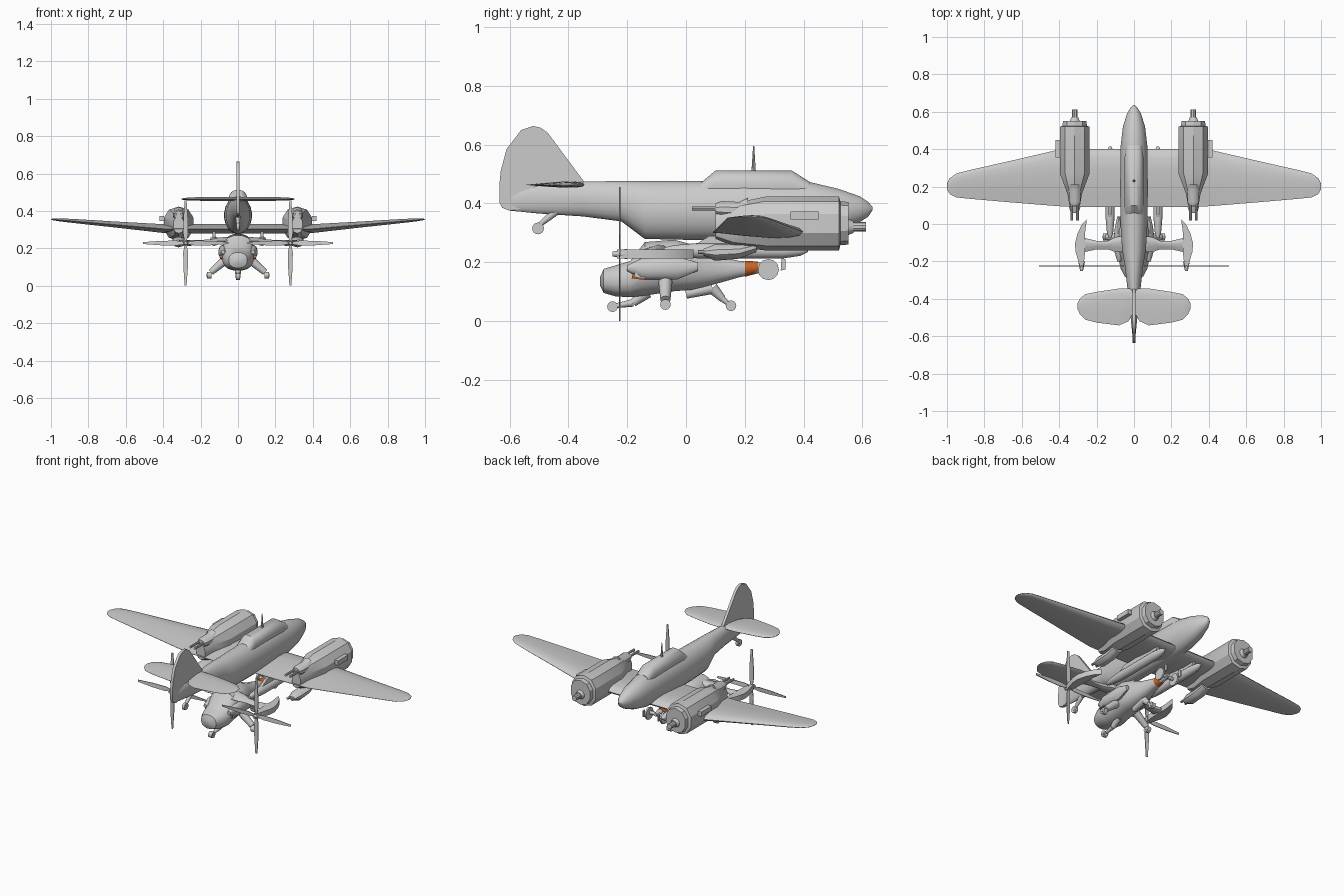
import bpy, bmesh, math
from mathutils import Vector, Matrix


def finish(name, bm, mirror=False, angle=35, color=None):
    bmesh.ops.recalc_face_normals(bm, faces=bm.faces)
    me = bpy.data.meshes.new(name)
    bm.to_mesh(me)
    bm.free()
    ob = bpy.data.objects.new(name, me)
    bpy.context.collection.objects.link(ob)
    me.shade_smooth()
    me.set_sharp_from_angle(angle=math.radians(angle))
    if mirror:
        m = ob.modifiers.new("mirror", 'MIRROR')
        m.use_axis = (True, False, False)
    if color:
        mat = bpy.data.materials.new(name)
        mat.diffuse_color = color
        me.materials.append(mat)
    return ob


def skin(name, rings, **kw):
    bm = bmesh.new()
    vs = [[bm.verts.new(p) for p in r] for r in rings]
    n = len(vs[0])
    for a, b in zip(vs, vs[1:]):
        for i in range(n):
            j = (i + 1) % n
            bm.faces.new((a[i], a[j], b[j], b[i]))
    bm.faces.new(vs[0])
    bm.faces.new(vs[-1])
    return finish(name, bm, **kw)


def body(name, secs, n=20, x=0, power=1.0, **kw):
    """Loft along y; each section is (y, z bottom, z top, half width)."""
    rings = []
    for y, zb, zt, hx in secs:
        ring = []
        for i in range(n):
            t = 2 * math.pi * (i + .5) / n
            c, s = math.cos(t), math.sin(t)
            c = math.copysign(abs(c) ** power, c)
            s = math.copysign(abs(s) ** power, s)
            ring.append((x + hx * c, y, (zb + zt) / 2 + (zt - zb) / 2 * s))
        rings.append(ring)
    return skin(name, rings, **kw)


FOIL = [(0, 0), (.04, .5), (.15, .85), (.35, 1), (.7, .55), (1, .05),
        (1, -.05), (.7, -.45), (.35, -.8), (.15, -.7), (.04, -.45)]


def wing(name, secs, **kw):
    """Loft along x; each section is (x, y leading, y trailing, z, half thickness)."""
    return skin(name, [[(x, a + (b - a) * u, z + t * v) for u, v in FOIL]
                       for x, a, b, z, t in secs], **kw)


def plate(name, pts, axis, center, half, **kw):
    """Extrude an outline: axis 'x' takes (y, z) points, axis 'z' takes (x, y) points."""
    def place(p, o):
        return (center + o, p[0], p[1]) if axis == 'x' else (p[0], p[1], center + o)
    return skin(name, [[place(p, o) for p in pts] for o in (-half, half)], **kw)


def rod(name, p, q, r1, r2=None, n=12, **kw):
    p, q = Vector(p), Vector(q)
    d = q - p
    bm = bmesh.new()
    mat = Matrix.Translation((p + q) / 2) @ d.to_track_quat('Z', 'Y').to_matrix().to_4x4()
    bmesh.ops.create_cone(bm, cap_ends=True, segments=n, radius1=r1,
                          radius2=r1 if r2 is None else r2, depth=d.length, matrix=mat)
    return finish(name, bm, **kw)


def wheel(name, x, y, z, r, w, **kw):
    rod(name, (x - w, y, z), (x + w, y, z), r, n=16, **kw)
    rod(name + "_hub", (x - w * 1.2, y, z), (x + w * 1.2, y, z), r * .45, n=10, **kw)


# ---- Carrier aircraft: fuselage, canopy, tail ----
body("fuselage", [(-.60, .375, .44, .008), (-.50, .365, .466, .018), (-.35, .355, .475, .035),
                  (-.22, .338, .477, .05), (-.14, .278, .477, .064), (0, .275, .477, .073),
                  (.2, .275, .478, .075), (.42, .28, .474, .072), (.52, .305, .45, .06),
                  (.59, .335, .425, .038), (.62, .355, .405, .02), (.635, .378, .387, .005)])
body("canopy", [(.05, .40, .47, .05), (.10, .40, .512, .05), (.36, .40, .512, .05),
                (.42, .40, .474, .045)], power=.8)
rod("antenna_mast", (0, .23, .50), (0, .23, .595), .008, .002, n=8)
fin = [(-.345, .472), (-.47, .64), (-.495, .658), (-.52, .663), (-.56, .65), (-.61, .585),
       (-.63, .51), (-.635, .46), (-.635, .405), (-.625, .385), (-.6, .375), (-.45, .40)]
plate("tail_fin", fin, 'x', 0, .008)
wing("tailplane", [(0, -.345, -.47, .463, .012), (.03, -.345, -.52, .463, .012),
                   (.08, -.345, -.542, .463, .012), (.2, -.363, -.527, .463, .011),
                   (.26, -.375, -.512, .463, .009), (.29, -.40, -.48, .463, .006),
                   (.302, -.425, -.455, .463, .002)], mirror=True)
rod("tail_wheel_strut", (0, -.44, .375), (0, -.50, .325), .014, .008)
wheel("tail_wheel", 0, -.503, .315, .02, .008)

# ---- Main wings ----
wing("main_wing", [(0, .40, .09, .302, .028), (.2, .40, .09, .302, .028),
                   (.40, .398, .095, .303, .026), (.65, .34, .115, .325, .018),
                   (.88, .288, .135, .345, .012), (.95, .27, .142, .351, .009),
                   (.985, .245, .16, .354, .006), (1, .215, .185, .355, .002)], mirror=True)

# ---- Engine nacelles with rear gun turrets ----
NX = .317
body("engine_nacelle", [(.10, .28, .37, .03), (.16, .255, .40, .04), (.27, .24, .423, .083),
                        (.52, .24, .423, .083), (.525, .258, .407, .068),
                        (.552, .26, .405, .066)], n=10, x=NX, power=.9, mirror=True, angle=25)
rod("propeller_shaft", (NX, .54, .32), (NX, .612, .32), .016, n=10, mirror=True)
rod("shaft_collar", (NX, .545, .32), (NX, .57, .32), .03, .02, n=10, mirror=True)
plate("side_intake", [(.355, .345), (.45, .345), (.45, .373), (.355, .373)],
      'x', NX + .09, .012, mirror=True)
body("upper_turret", [(.10, .358, .40, .024), (.12, .35, .408, .033), (.18, .35, .405, .033),
                      (.21, .36, .42, .03)], n=10, x=NX, mirror=True)
body("lower_turret", [(.06, .222, .245, .022), (.10, .205, .262, .035), (.18, .212, .262, .035),
                      (.24, .235, .27, .03)], n=10, x=NX, mirror=True)
for i, dx in enumerate((-.015, .015)):
    rod(f"upper_gun_{i}", (NX + dx, .12, .383), (NX + dx, .02, .383), .007, n=8, mirror=True)
    rod(f"lower_gun_{i}", (NX + dx, .10, .235), (NX + dx, .04, .235), .007, n=8, mirror=True)

# ---- Slung pods beneath the wing roots ----
body("underwing_pod", [(-.075, .232, .25, .008), (-.04, .222, .258, .018), (.04, .213, .265, .025),
                       (.33, .213, .265, .025), (.39, .222, .258, .018), (.415, .235, .247, .006)],
     n=14, x=.128, mirror=True)
plate("pod_pylon", [(.0, .24), (.34, .24), (.36, .29), (.08, .29)], 'x', .128, .008, mirror=True)

# ---- Small tiltrotor carried underneath, facing -y ----
body("tiltrotor_body", [(-.292, .12, .15, .02), (-.28, .095, .178, .05), (-.24, .083, .19, .072),
                        (-.19, .08, .205, .083), (-.14, .085, .27, .088), (-.04, .10, .278, .085),
                        (.02, .105, .262, .07), (.10, .125, .225, .048), (.18, .148, .205, .03),
                        (.25, .163, .20, .018), (.29, .172, .195, .008)], n=16, power=.85)
body("tail_band", [(.20, .150, .205, .029), (.245, .162, .203, .021)], n=16,
     color=(.6, .13, .02, 1))
plate("side_door_frame", [(-.185, .145), (-.14, .14), (-.135, .185), (-.17, .195)],
      'x', .082, .008, mirror=True, color=(.6, .13, .02, 1))
plate("side_door_panel", [(-.178, .15), (-.14, .143), (-.138, .175), (-.165, .185)],
      'x', .088, .008, mirror=True)
tail = [(.28 + .036 * math.cos(a * math.pi / 6), .175 + .036 * math.sin(a * math.pi / 6))
        for a in range(12)]
plate("tail_end_fin", tail, 'x', .05, .005, mirror=True)
rod("tail_cross_tube", (-.05, .275, .18), (.05, .275, .18), .01)
plate("tail_tab", [(.322, .172), (.338, .175), (.338, .21), (.325, .215)], 'x', .05, .004,
      mirror=True)
body("side_sponson", [(-.20, .17, .19, .01), (-.15, .14, .215, .025), (-.03, .14, .22, .025),
                      (.04, .17, .20, .01)], n=12, x=.08, mirror=True)

# Rotor arms, crescent pods and rotors
RX, RZ = .28, .228
wing("rotor_arm", [(.04, -.06, -.15, .24, .022), (.10, -.07, -.15, .238, .02),
                   (.14, -.09, -.135, .234, .015), (.20, -.09, -.135, .23, .014),
                   (.265, -.075, -.15, .228, .016)], mirror=True)
crescent = [(.252, .025), (.28, -.005), (.302, -.05), (.316, -.105), (.312, -.15), (.30, -.19),
            (.288, -.235), (.272, -.235), (.264, -.18), (.26, -.11), (.262, -.05)]
plate("rotor_pod", crescent, 'z', RZ, .016, mirror=True)
rod("rotor_hub", (RX, -.20, RZ), (RX, -.25, RZ), .018, .008, mirror=True)
for k in range(4):
    d = Vector((math.cos(k * math.pi / 2), 0, math.sin(k * math.pi / 2)))
    s = Vector((-d.z, 0, d.x))
    c = Vector((RX, -.225, RZ))
    rings = []
    for r, w in ((.01, .006), (.05, .013), (.13, .012), (.228, .005)):
        m = c + d * r
        rings.append([m + s * w + Vector((0, .003, 0)), m + s * w - Vector((0, .001, 0)),
                      m - s * w - Vector((0, .003, 0)), m - s * w + Vector((0, .001, 0))])
    skin(f"rotor_blade_{k}", rings, mirror=True)

# ---- Tiltrotor landing gear ----
rod("nose_gear_arm", (0, -.13, .098), (0, -.18, .062), .02, .014)
rod("nose_gear_fork", (0, -.18, .062), (0, -.25, .05), .013, .007)
wheel("nose_wheel", 0, -.25, .049, .018, .012)
rod("side_gear_leg", (.07, -.07, .135), (.145, -.07, .072), .024, .017, mirror=True)
wheel("side_wheel", .155, -.07, .056, .018, .012, mirror=True)
rod("rear_gear_root", (0, .0, .092), (0, .09, .112), .016, .02)
rod("rear_gear_arm", (0, .09, .112), (0, .125, .075), .02, .012)
rod("rear_gear_fork", (0, .12, .078), (0, .153, .052), .01, .007)
wheel("rear_wheel", 0, .153, .052, .018, .012)
rod("rear_gear_mount", (0, .03, .10), (0, .03, .13), .014)
